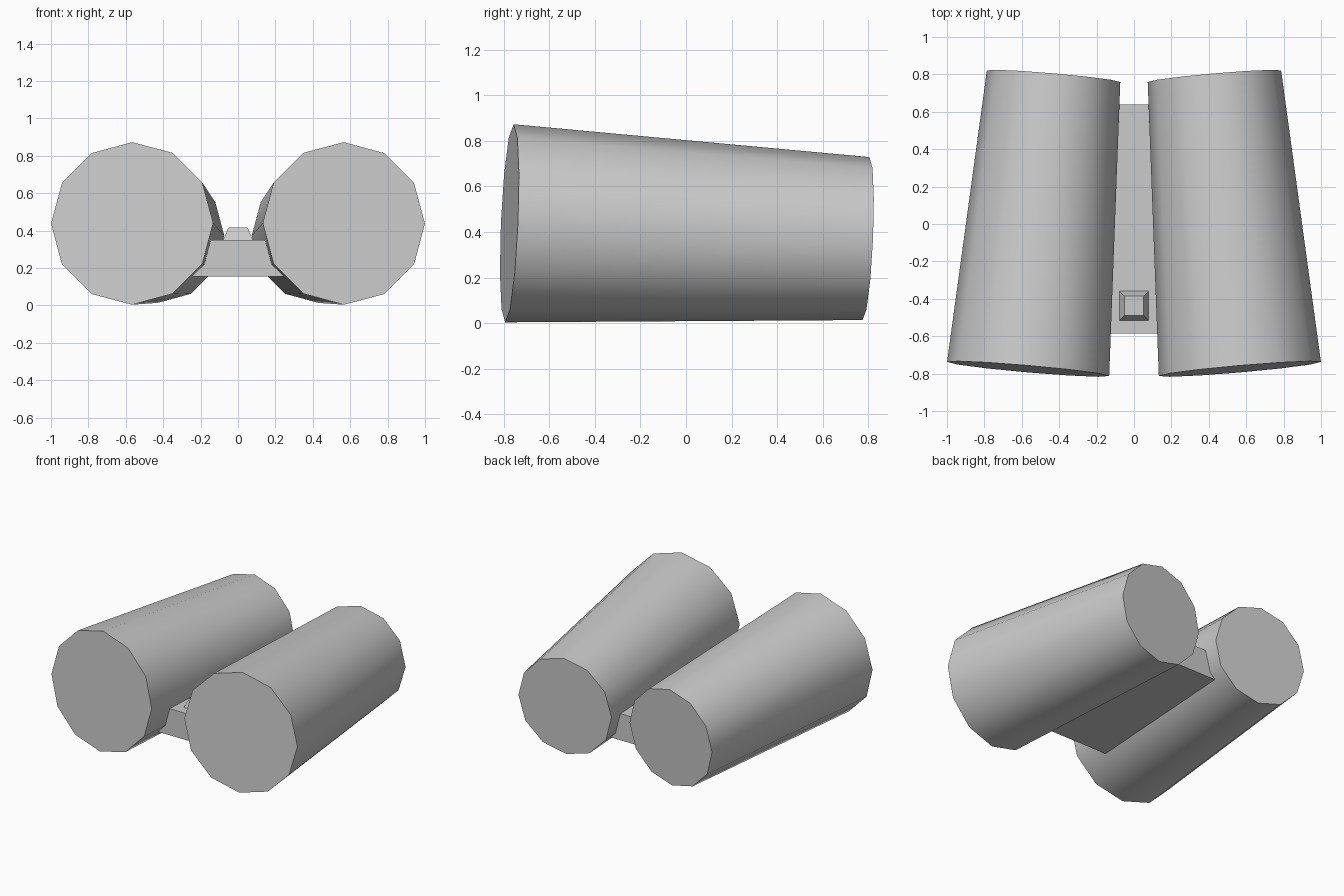
import bpy, math
from mathutils import Vector, Matrix

if "Cube" in bpy.data.objects:
    bpy.data.objects.remove(bpy.data.objects["Cube"])


def barrel(name, side):
    # Twelve-sided tapered tube, axis converging toward the back
    front = Vector((side * 0.566, -0.775, 0.438))
    back = Vector((side * 0.43, 0.79, 0.371))
    axis = back - front
    bpy.ops.mesh.primitive_cone_add(vertices=12, radius1=0.435, radius2=0.358,
                                    depth=axis.length)
    ob = bpy.context.object
    ob.name = name
    z = axis.normalized()
    x = (Vector((1, 0, 0)) - z * z.x).normalized()
    y = z.cross(x)
    rot = Matrix((x, y, z)).transposed().to_4x4()
    ob.data.transform(Matrix.Translation((front + back) / 2) @ rot)
    bpy.ops.object.shade_smooth_by_angle(angle=math.radians(40))


barrel("left_barrel", -1)
barrel("right_barrel", 1)

# Flat bridge joining the barrels, ends buried inside them
bpy.ops.mesh.primitive_cube_add(size=1, location=(0, 0.027, 0.253))
bridge = bpy.context.object
bridge.name = "bridge"
bridge.scale = (0.6, 1.225, 0.195)

# Small square focus knob, a low frustum on the bridge
bpy.ops.mesh.primitive_cone_add(vertices=4, radius1=0.08 * math.sqrt(2),
                                radius2=0.052 * math.sqrt(2), depth=0.068,
                                location=(0, -0.438, 0.381))
knob = bpy.context.object
knob.name = "focus_knob"
knob.data.transform(Matrix.Rotation(math.pi / 4, 4, 'Z'))
